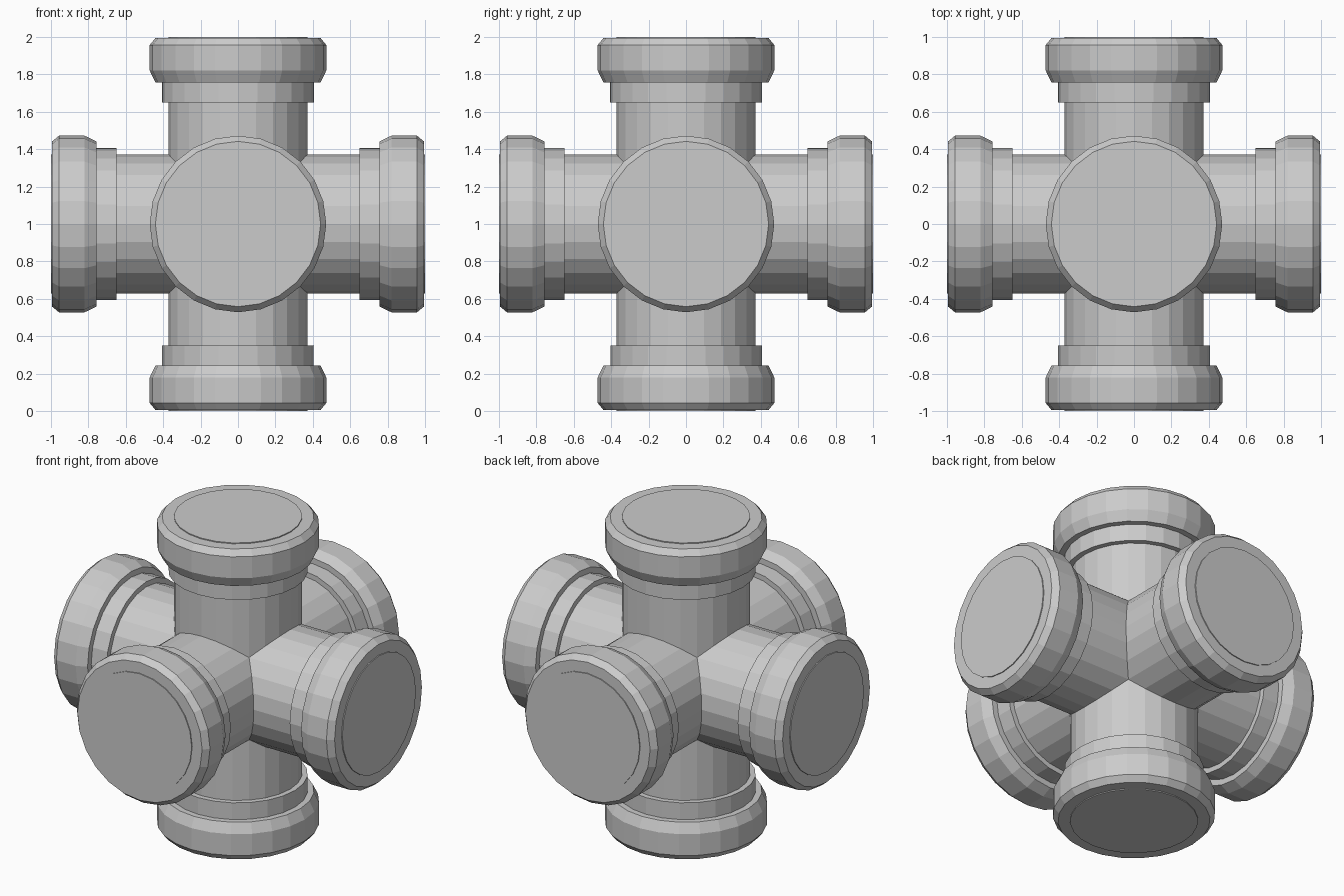
import bpy, bmesh
from math import pi, cos, sin
from mathutils import Vector, Matrix

if "Cube" in bpy.data.objects:
    bpy.data.objects.remove(bpy.data.objects["Cube"])

SIDES = 24
CENTRE = Vector((0, 0, 1))


def lathe(name, profile, direction):
    """Closed solid of revolution: profile is (distance from centre, radius)."""
    bm = bmesh.new()
    rings = [[bm.verts.new((r * cos(2 * pi * i / SIDES), r * sin(2 * pi * i / SIDES), d))
              for i in range(SIDES)] for d, r in profile]
    for a, b in zip(rings, rings[1:]):
        for i in range(SIDES):
            j = (i + 1) % SIDES
            bm.faces.new((a[i], a[j], b[j], b[i]))
    bm.faces.new(rings[0][::-1])
    bm.faces.new(rings[-1])
    # Aim the local z axis along the arm
    rot = Vector((0, 0, 1)).rotation_difference(Vector(direction)).to_matrix().to_4x4()
    bm.transform(Matrix.Translation(CENTRE) @ rot)
    mesh = bpy.data.meshes.new(name)
    bm.to_mesh(mesh)
    bm.free()
    obj = bpy.data.objects.new(name, mesh)
    bpy.context.collection.objects.link(obj)
    return obj


SLEEVE = [(0.65, 0.405), (0.76, 0.405)]
CAP = [(0.757, 0.442), (0.82, 0.472), (0.957, 0.472), (0.994, 0.442)]

# Three straight pipes crossing at the centre
for axis, d in {"x": (1, 0, 0), "y": (0, 1, 0), "z": (0, 0, 1)}.items():
    lathe(f"pipe_{axis}", [(-1, 0.372), (1, 0.372)], d)

# A stepped sleeve and a bevelled end collar on each of the six arms
arms = {"left": (-1, 0, 0), "right": (1, 0, 0), "front": (0, -1, 0),
        "back": (0, 1, 0), "top": (0, 0, 1), "bottom": (0, 0, -1)}
for side, d in arms.items():
    lathe(f"sleeve_{side}", SLEEVE, d)
    lathe(f"end_collar_{side}", CAP, d)
